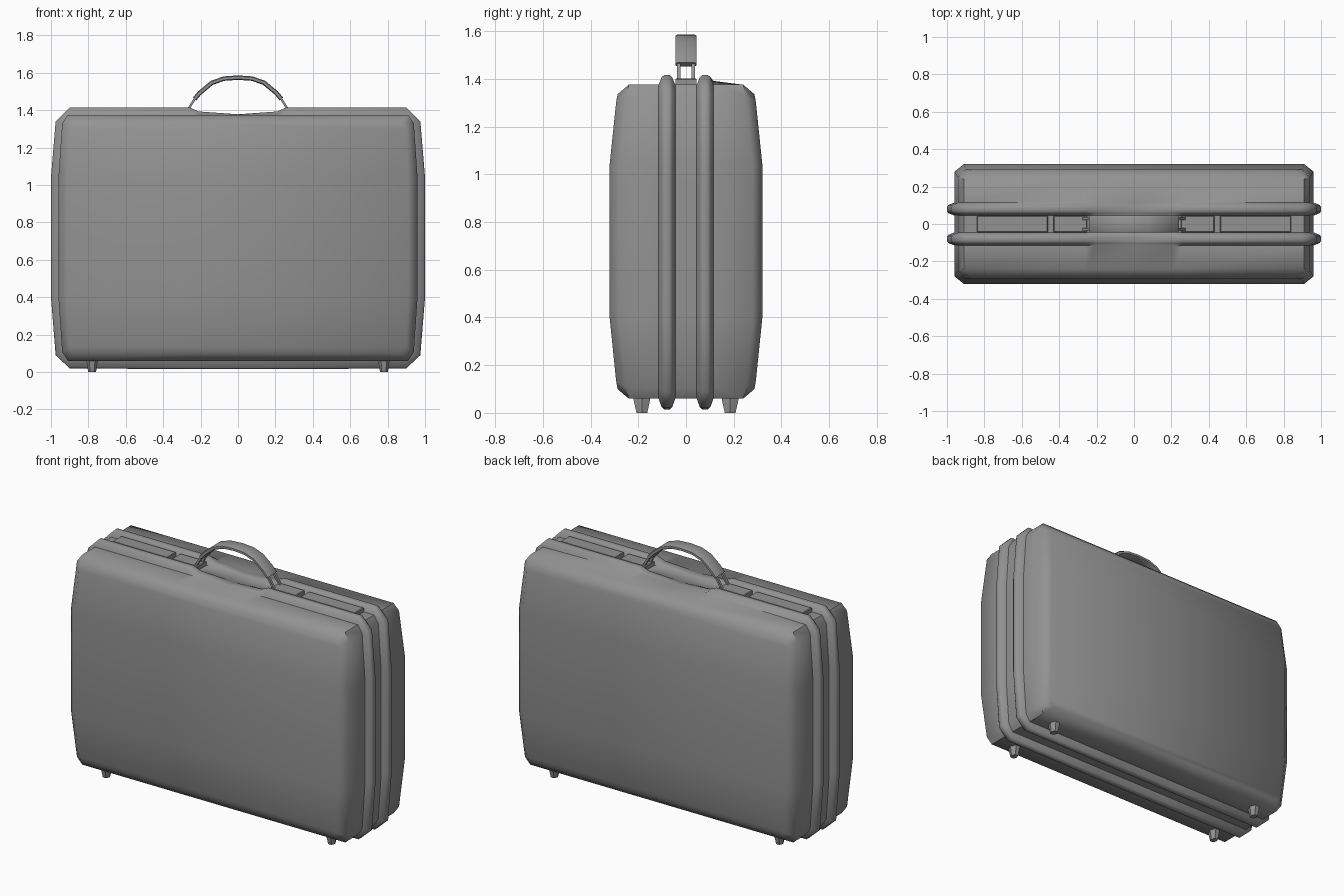
import bpy, bmesh, math
from mathutils import Vector

if "Cube" in bpy.data.objects:
    bpy.data.objects.remove(bpy.data.objects["Cube"])

mat = bpy.data.materials.new("mid grey")
mat.diffuse_color = (0.29, 0.29, 0.29, 1)
mat.use_nodes = True
mat.node_tree.nodes["Principled BSDF"].inputs["Base Color"].default_value = mat.diffuse_color


def finish(name, bm, angle=50):
    bmesh.ops.recalc_face_normals(bm, faces=bm.faces[:])
    me = bpy.data.meshes.new(name)
    bm.to_mesh(me)
    bm.free()
    me.materials.append(mat)
    me.shade_smooth()
    me.set_sharp_from_angle(angle=math.radians(angle))
    ob = bpy.data.objects.new(name, me)
    bpy.context.collection.objects.link(ob)
    return ob


def loft(bm, rings):
    """Bridge closed rings of points; returns the rings as vertices."""
    vs = [[bm.verts.new(p) for p in r] for r in rings]
    for a, b in zip(vs, vs[1:]):
        for i in range(len(a)):
            j = (i + 1) % len(a)
            bm.faces.new((a[i], a[j], b[j], b[i]))
    return vs


# Case: half outlines (x, z) from top centre down the right side to bottom centre
body = [(0, 1.375), (.21, 1.375), (.26, 1.375), (.91, 1.375), (.94, 1.33), (.96, 1.04),
        (.96, .40), (.94, .105), (.91, .06), (.26, .06), (0, .06)]
bead = [(0, 1.378), (.21, 1.393), (.26, 1.415), (.90, 1.415), (.975, 1.34), (1, 1.04),
        (1, .40), (.975, .09), (.90, .02), (.26, .015), (0, .015)]
face = [(0, 1.335), (.21, 1.335), (.26, 1.335), (.87, 1.335), (.90, 1.30), (.91, 1.04),
        (.91, .40), (.90, .135), (.87, .10), (.26, .10), (0, .10)]
edge_y = [.24] * 4 + [.25, .28, .28, .25] + [.24] * 3
face_y = [.287] * 4 + [.293, .32, .32, .293] + [.287] * 3


def ring(half, ys):
    pts = [(x, y, z) for (x, z), y in zip(half, ys)]
    return pts + [(-x, y, z) for x, y, z in pts[-2:0:-1]]


def mix(t):
    return [(a + (c - a) * t, b + (d - b) * t) for (a, b), (c, d) in zip(body, bead)]


def side(s):
    """Rings from the centre groove out over the bead to the big face."""
    rings = []
    for y, t in ((.045, 0), (.058, .8), (.068, 1), (.092, 1), (.102, .8), (.115, 0)):
        half = mix(t)
        if s > 0 and y > .11:      # rear shell swells a little beside the handle
            half[1] = (.21, 1.391)
            half[2] = (.26, 1.385)
        rings.append(ring(half, [s * y] * 11))
    rings.append(ring(body, [s * y for y in edge_y]))
    rings.append(ring(face, [s * y for y in face_y]))
    return rings


bm = bmesh.new()
vs = loft(bm, side(-1)[::-1] + side(1))
for r in (vs[0], vs[-1]):
    bm.faces.new(r[16:20] + r[0:5])            # upper slope
    for i in range(4, 7):
        bm.faces.new((r[i], r[i + 1], r[19 - i], r[20 - i]))
    bm.faces.new(r[7:14])                      # lower slope
finish("case_shell", bm)


def prism(name, outline, z0, z1, bevel):
    bm = bmesh.new()
    vs = loft(bm, [[(x, y, z) for x, y in outline] for z in (z0, z1)])
    top = bm.faces.new(vs[1])
    bm.faces.new(vs[0])
    bmesh.ops.bevel(bm, geom=list(top.edges), offset=bevel, segments=1, affect='EDGES')
    return finish(name, bm, 25)


# Latches and handle mounts in the top groove
for s, tag in ((-1, "left"), (1, "right")):
    prism("latch_" + tag, [(s * x, y) for x, y in
          ((.46, -.045), (.84, -.045), (.84, .045), (.46, .045))], 1.36, 1.402, .004)
    prism("handle_mount_" + tag, [(s * x, y) for x, y in
          ((.25, -.045), (.43, -.045), (.43, .045), (.25, .045))], 1.36, 1.402, .004)

    # Two thin prongs joining the handle to its mount
    for y in (-.03, .03):
        bm = bmesh.new()
        a, b = Vector((s * .272, y, 1.395)), Vector((s * .222, y, 1.475))
        d = (b - a).normalized()
        u, v = d.cross(Vector((0, 1, 0))) * .006, Vector((0, .008, 0))
        vs = loft(bm, [[p + u + v, p + u - v, p - u - v, p - u + v] for p in (a, b)])
        bm.faces.new(vs[0])
        bm.faces.new(vs[1])
        finish("handle_prong_" + tag, bm, 30)

# Handle grip: faceted arc with a flattened section
arc = [(.232, 1.46), (.205, 1.492), (.14, 1.546), (.075, 1.569)]
path = [(-x, z) for x, z in arc] + [(0, 1.574)] + arc[::-1]
section = [(-.045, -.007), (-.036, -.012), (.036, -.012), (.045, -.007),
           (.045, .007), (.036, .012), (-.036, .012), (-.045, .007)]
rings = []
for i, (x, z) in enumerate(path):
    p, q = path[max(i - 1, 0)], path[min(i + 1, len(path) - 1)]
    t = Vector((q[0] - p[0], q[1] - p[1])).normalized()
    rings.append([(x - t.y * h, y, z + t.x * h) for y, h in section])
bm = bmesh.new()
vs = loft(bm, rings)
bm.faces.new(vs[0])
bm.faces.new(vs[-1])
finish("handle_grip", bm, 40)

# Four tapered feet
for x in (-.78, .78):
    for y in (-.185, .185):
        bm = bmesh.new()
        vs = loft(bm, [[(x + rx * math.cos(k * math.pi / 3), y + ry * math.sin(k * math.pi / 3 + 0), z)
                        for k in range(6)]
                       for rx, ry, z in ((.031, .041, .075), (.029, .039, .05), (.021, .026, 0))])
        bm.faces.new(vs[0])
        bm.faces.new(vs[-1])
        finish("foot", bm, 35)
